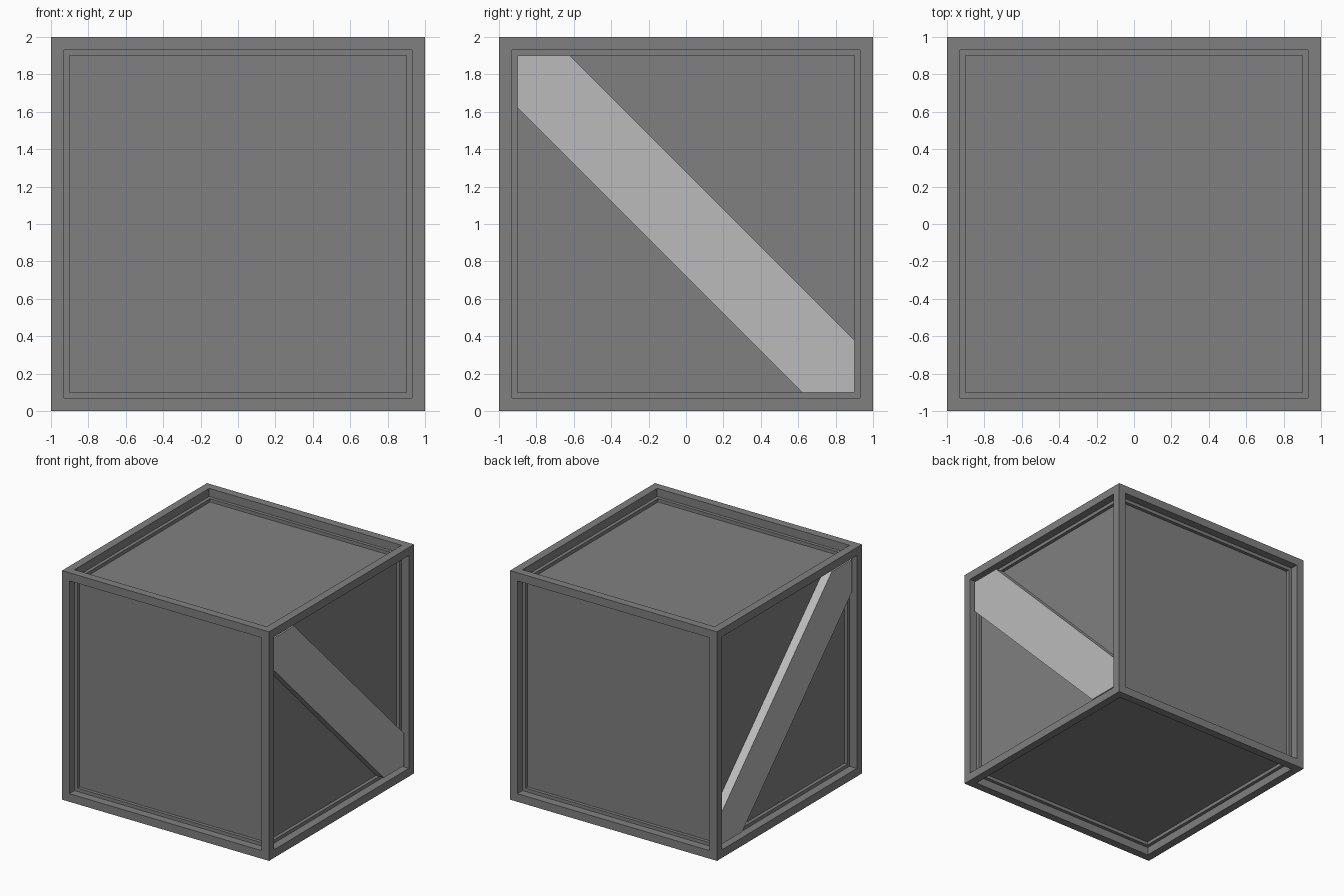
import bpy, bmesh

if "Cube" in bpy.data.objects:
    bpy.data.objects.remove(bpy.data.objects["Cube"])

BAR = 0.1        # frame bar width and panel recess
BRACE_GAP = 0.025  # brace face sits this far behind the frame face


def material(name, value):
    m = bpy.data.materials.new(name)
    m.diffuse_color = (value, value, value, 1)
    m.use_nodes = True
    m.node_tree.nodes["Principled BSDF"].inputs["Base Color"].default_value = m.diffuse_color
    return m


def make_object(name, bm, mat):
    bmesh.ops.recalc_face_normals(bm, faces=bm.faces[:])
    mesh = bpy.data.meshes.new(name)
    bm.to_mesh(mesh)
    bm.free()
    mesh.materials.append(mat)
    ob = bpy.data.objects.new(name, mesh)
    bpy.context.collection.objects.link(ob)
    return ob


dark = material("dark grey", 0.216)
light = material("light grey", 0.5)

# Crate body: cube whose six sides are inset and pushed in to leave a frame
bm = bmesh.new()
bmesh.ops.create_cube(bm, size=2)
bmesh.ops.translate(bm, verts=bm.verts[:], vec=(0, 0, 1))
for side in bm.faces[:]:
    bmesh.ops.inset_individual(bm, faces=[side], thickness=BAR)
    inward = side.normal * -BAR
    old = side
    panel = bmesh.ops.extrude_discrete_faces(bm, faces=[old])["faces"][0]
    bmesh.ops.translate(bm, verts=panel.verts[:], vec=inward)
    # Join the panel to the frame rim with straight walls
make_object("crate_body", bm, dark)

# Diagonal braces on the left and right sides, cut to fit the recess
OUTLINE = [(-0.9, 1.9), (-0.9, 1.62), (0.62, 0.1),
           (0.9, 0.1), (0.9, 0.38), (-0.62, 1.9)]
for name, s in (("right_brace", 1), ("left_brace", -1)):
    bm = bmesh.new()
    inner, outer = s * (1 - BAR), s * (1 - BRACE_GAP)
    base = bm.faces.new([bm.verts.new((inner, y, z)) for y, z in OUTLINE])
    new = bmesh.ops.extrude_face_region(bm, geom=[base])["geom"]
    bmesh.ops.translate(bm, vec=(outer - inner, 0, 0),
                        verts=[g for g in new if isinstance(g, bmesh.types.BMVert)])
    make_object(name, bm, light)
